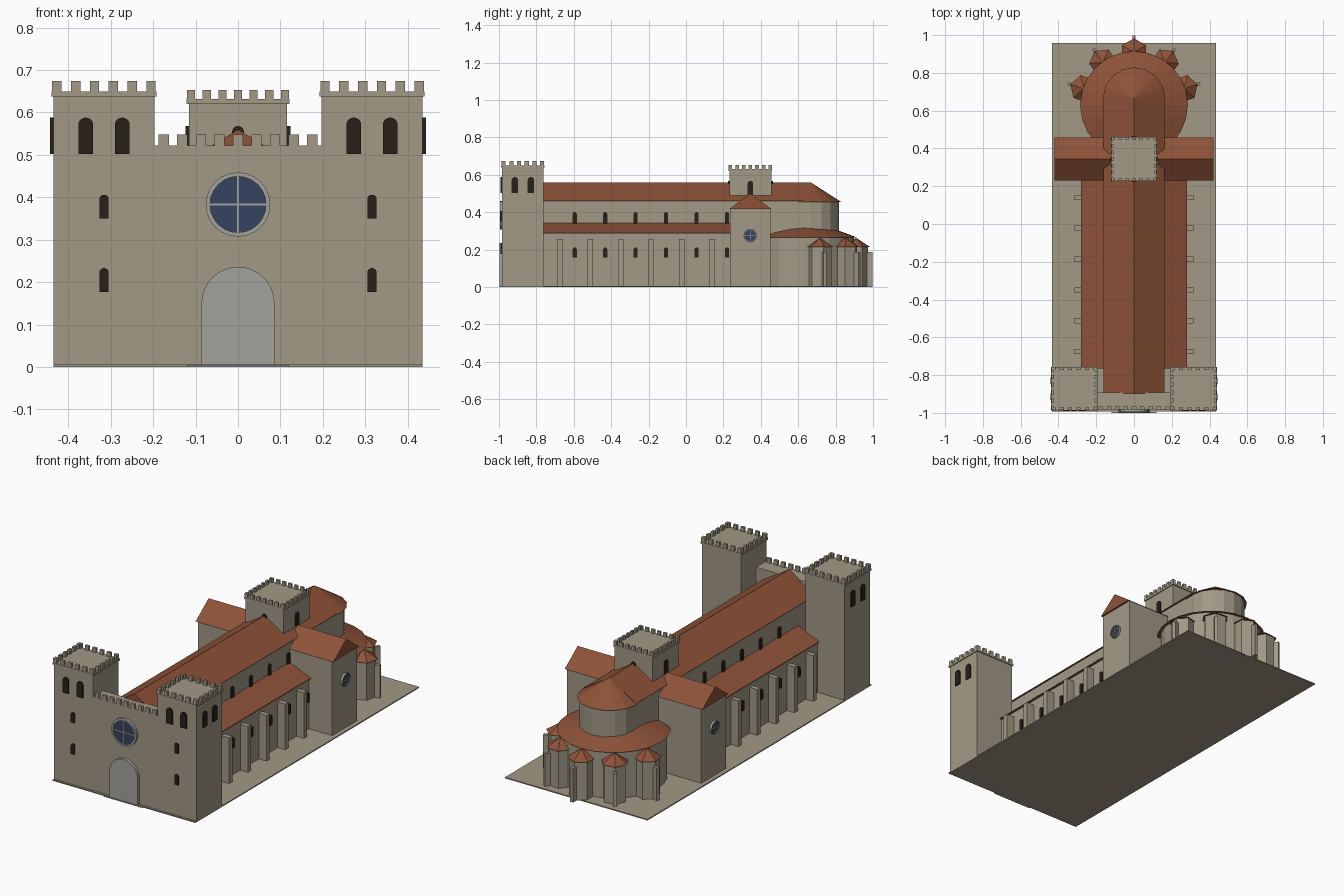
import bpy, bmesh
from math import pi, sin, cos, radians
from mathutils import Matrix, Vector

if "Cube" in bpy.data.objects:
    bpy.data.objects.remove(bpy.data.objects["Cube"])


def material(name, rgb):
    m = bpy.data.materials.new(name)
    m.diffuse_color = (*rgb, 1)
    m.use_nodes = True
    m.node_tree.nodes["Principled BSDF"].inputs["Base Color"].default_value = m.diffuse_color
    return m


STONE = material("stone", (0.36, 0.32, 0.24))
ROOF = material("roof_tile", (0.27, 0.085, 0.04))
DARK = material("dark_opening", (0.02, 0.015, 0.01))
GLASS = material("blue_glass", (0.035, 0.055, 0.12))
TRIM = material("trim", (0.37, 0.36, 0.33))


class Part:
    """Collects simple solids into one named, flat-shaded object."""
    def __init__(self, name, mat):
        self.name, self.mat, self.bm = name, mat, bmesh.new()

    def loft(self, a, b, mtx=Matrix()):
        va = [self.bm.verts.new(mtx @ Vector(p)) for p in a]
        vb = [self.bm.verts.new(mtx @ Vector(p)) for p in b]
        n = len(a)
        self.bm.faces.new(va)
        self.bm.faces.new(vb)
        for i in range(n):
            j = (i + 1) % n
            self.bm.faces.new((va[i], va[j], vb[j], vb[i]))

    def box(self, x0, x1, y0, y1, z0, z1, mtx=Matrix()):
        c = [(x0, y0), (x1, y0), (x1, y1), (x0, y1)]
        self.loft([(x, y, z0) for x, y in c], [(x, y, z1) for x, y in c], mtx)

    def panel(self, pts, y0, y1, mtx=Matrix()):
        """Extrude an x-z outline from y0 to y1."""
        self.loft([(u, y0, v) for u, v in pts], [(u, y1, v) for u, v in pts], mtx)

    def drum(self, n, r0, r1, z0, z1, x, y, turn=0.0):
        def ring(r, z):
            return [(x + r * cos(turn + 2 * pi * i / n), y + r * sin(turn + 2 * pi * i / n), z) for i in range(n)]
        self.loft(ring(r0, z0), ring(r1, z1))

    def done(self):
        bmesh.ops.remove_doubles(self.bm, verts=self.bm.verts, dist=1e-5)
        bmesh.ops.recalc_face_normals(self.bm, faces=self.bm.faces)
        me = bpy.data.meshes.new(self.name)
        self.bm.to_mesh(me)
        self.bm.free()
        me.materials.append(self.mat)
        bpy.context.collection.objects.link(bpy.data.objects.new(self.name, me))


def place(x, y, z, deg=0):
    return Matrix.Translation((x, y, z)) @ Matrix.Rotation(radians(deg), 4, 'Z')


def arch(w, h, n=10):
    r = w / 2
    return [(-r, 0), (r, 0)] + [(r * cos(pi * i / n), h - r + r * sin(pi * i / n)) for i in range(n + 1)]


def circle(r, n=24):
    return [(r * cos(2 * pi * i / n), r * sin(2 * pi * i / n)) for i in range(n)]


def battlement(part, cx, cy, hx, hy, z0, z1, n, w=0.022, d=0.014):
    """Merlons along all four sides of a rectangle."""
    for i in range(n):
        t = -1 + 2 * i / (n - 1)
        for s in (-1, 1):
            x, y = cx + t * (hx - w / 2), cy + s * (hy - d / 2)
            part.box(x - w / 2, x + w / 2, y - d / 2, y + d / 2, z0, z1)
            x, y = cx + s * (hx - d / 2), cy + t * (hy - w / 2)
            part.box(x - d / 2, x + d / 2, y - w / 2, y + w / 2, z0, z1)


def rose(name, r, mtx):
    """Round window: stone ring, glass disc and cross bars."""
    ring, glass = Part(name + "_frame", TRIM), Part(name + "_glass", GLASS)
    outer, inner = circle(r), circle(r * 0.87)
    n = len(outer)
    for i in range(n):
        j = (i + 1) % n
        ring.panel([outer[i], outer[j], inner[j], inner[i]], -0.012, 0.005, mtx)
    b = r * 0.035
    ring.box(-r * .9, r * .9, -0.01, 0, -b, b, mtx)
    ring.box(-b, b, -0.01, 0, -r * .9, r * .9, mtx)
    glass.panel(inner, -0.007, 0.005, mtx)
    ring.done()
    glass.done()


base = Part("ground_slab", STONE)
base.box(-0.435, 0.435, -0.993, 0.957, 0, 0.006)
base.done()

windows = Part("arched_windows", DARK)
win = lambda w, h, mtx: windows.panel(arch(w, h), -0.008, 0.006, mtx)

# West towers with belfry windows and battlements
towers = Part("front_towers", STONE)
for s in (-1, 1):
    cx, cy = s * 0.316, -0.872
    towers.box(cx - .119, cx + .119, cy - .111, cy + .111, 0, 0.638)
    towers.box(cx - .124, cx + .124, cy - .116, cy + .116, 0.638, 0.649)
    battlement(towers, cx, cy, .122, .114, 0.649, 0.674, 6)
    for d in (-0.043, 0.043):
        win(0.035, 0.086, place(cx + d, -0.983, 0.502))
        win(0.035, 0.086, place(s * 0.435, cy + d, 0.502, s * 90))
    for z in (0.177, 0.35):
        win(0.022, 0.056, place(cx, -0.983, z))
towers.done()

# Facade wall between the towers
facade = Part("facade", STONE)
facade.box(-0.2, 0.2, -0.981, -0.892, 0, 0.522)
for i in range(9):
    x = -0.175 + i * 0.04375
    facade.box(x - .012, x + .012, -0.981, -0.967, 0.522, 0.548)
facade.done()
door = Part("portal", TRIM)
door.panel(arch(0.172, 0.23, 16), -0.997, -0.97, place(0, 0, 0.006))
door.box(-0.12, 0.12, -1.0, -0.98, 0, 0.004)
door.done()
rose("front_rose_window", 0.076, place(0, -0.983, 0.383))

# Nave, aisles and buttresses
nave = Part("nave_walls", STONE)
nave.box(-0.15, 0.15, -0.9, 0.665, 0, 0.46)
nave.done()
aisles, butts = Part("aisle_walls", STONE), Part("aisle_buttresses", STONE)
nave_roof, aisle_roof = Part("nave_roof", ROOF), Part("aisle_roofs", ROOF)
nave_roof.panel([(-.162, .46), (.162, .46), (0, .56)], -0.9, 0.667)
for s in (-1, 1):
    aisles.box(*sorted((s * 0.14, s * 0.268)), -0.765, 0.24, 0, 0.288)
    aisle_roof.panel([(s * .14, .285), (s * .28, .285), (s * .28, .289), (s * .15, .342), (s * .14, .342)], -0.765, 0.24)
    for i in range(6):
        y = -0.675 + i * 0.163
        butts.box(*sorted((s * 0.26, s * 0.314)), y - .014, y + .014, 0, 0.258)
        win(0.022, 0.055, place(s * 0.268, y + 0.08, 0.157, s * 90))
        win(0.022, 0.06, place(s * 0.15, y + 0.08, 0.341, s * 90))
for p in (aisles, butts, nave_roof, aisle_roof):
    p.done()

# Transept with gabled roof and end roses
transept = Part("transept", STONE)
transept.box(-0.41, 0.41, 0.235, 0.453, 0, 0.416)
transept.done()
t_roof = Part("transept_roof", ROOF)
t_roof.panel([(-.113, .416), (.113, .416), (0, .5)], -0.42, 0.42, place(0, 0.344, 0, 90))
t_roof.done()
for s, side in ((-1, "left"), (1, "right")):
    rose(side + "_transept_rose", 0.036, place(s * 0.41, 0.344, 0.275, s * 90))

# Crossing tower
crossing = Part("crossing_tower", STONE)
crossing.box(-.116, .116, .232, .456, 0, .62)
crossing.box(-.121, .121, .227, .461, .62, .632)
battlement(crossing, 0, .344, .12, .116, .632, .653, 7, 0.019, 0.012)
crossing.done()
for k in range(4):
    win(0.028, 0.075, place(0, 0.344, 0.493, k * 90) @ Matrix.Translation((0, -.112 if k % 2 == 0 else -.116, 0)))

# Apse over a ring-shaped ambulatory
apse, apse_roof = Part("apse_wall", STONE), Part("apse_roof", ROOF)
apse.drum(16, .152, .152, 0, .46, 0, .665)
apse_roof.drum(16, .165, .001, .455, .56, 0, .665)
amb, amb_roof = Part("ambulatory_wall", STONE), Part("ambulatory_roof", ROOF)
amb.drum(24, .268, .268, 0, .268, 0, .63)
amb_roof.drum(24, .285, .15, .265, .315, 0, .63)

# Radiating chapels, each with an outer buttress
chapels, chapel_roofs = Part("chapels", STONE), Part("chapel_roofs", ROOF)
posts = Part("chapel_buttresses", STONE)
for deg in (18, 54, 90, 126, 162):
    a = radians(deg)
    x, y = 0.28 * cos(a), 0.63 + 0.28 * sin(a)
    chapels.drum(6, .063, .063, 0, .217, x, y, a)
    chapel_roofs.drum(6, .073, .001, .215, .262, x, y, a)
    posts.box(0.335, 0.367, -0.009, 0.009, 0, 0.186, place(0, 0.63, 0, deg))
for p in (apse, apse_roof, amb, amb_roof, chapels, chapel_roofs, posts, windows):
    p.done()
